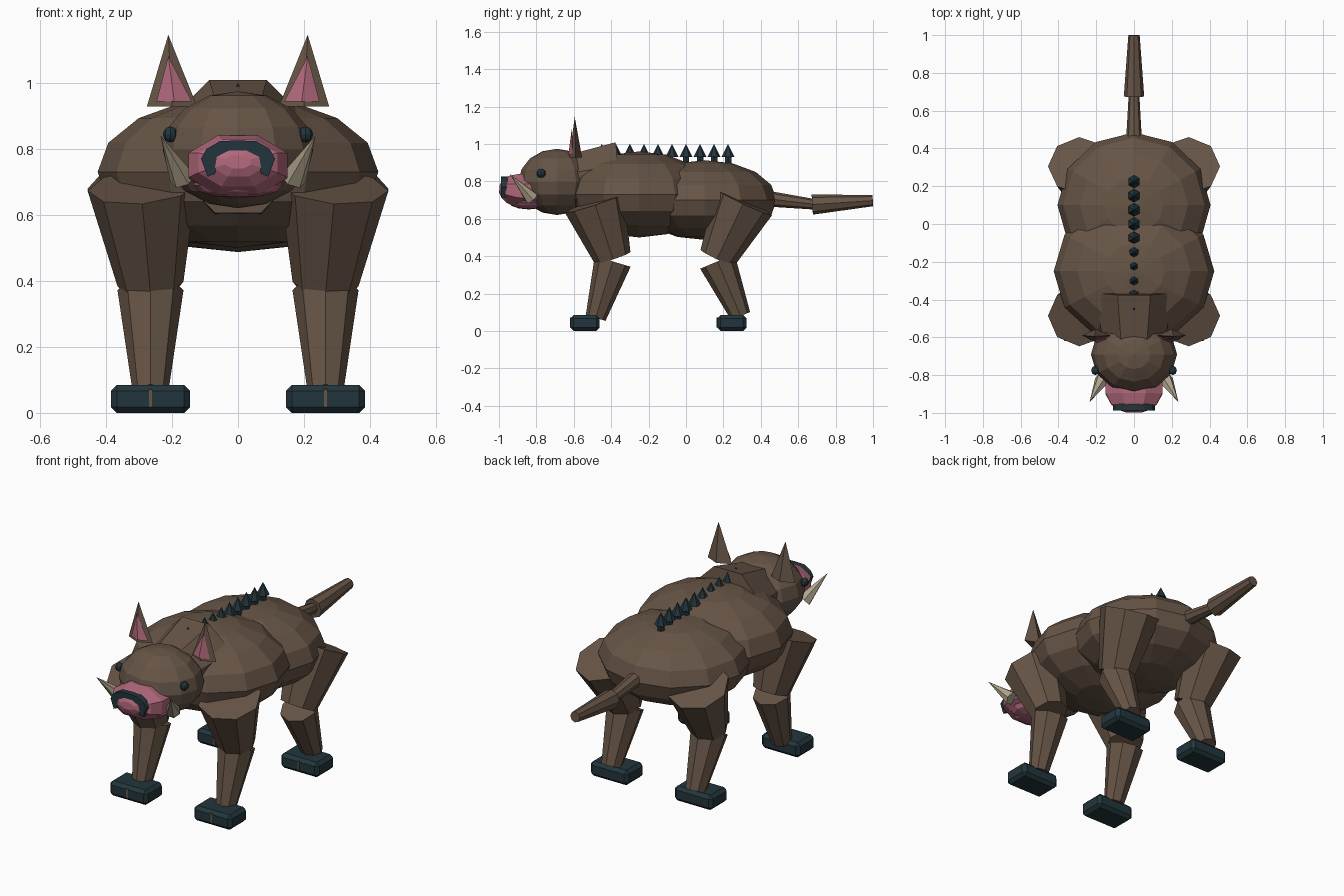
import bpy, bmesh, math
from mathutils import Vector, Matrix

if "Cube" in bpy.data.objects:
    bpy.data.objects.remove(bpy.data.objects["Cube"])


def material(name, rgb):
    m = bpy.data.materials.new(name)
    m.diffuse_color = (*rgb, 1)
    m.use_nodes = True
    m.node_tree.nodes["Principled BSDF"].inputs["Base Color"].default_value = m.diffuse_color
    return m


BROWN = material("brown hide", (0.135, 0.09, 0.062))
DARK = material("dark horn", (0.016, 0.036, 0.045))
PINK = material("pink skin", (0.44, 0.14, 0.2))
IVORY = material("ivory", (0.43, 0.37, 0.26))


def finish(name, bm, mat):
    bmesh.ops.recalc_face_normals(bm, faces=bm.faces)
    me = bpy.data.meshes.new(name)
    bm.to_mesh(me)
    bm.free()
    me.materials.append(mat)
    ob = bpy.data.objects.new(name, me)
    bpy.context.collection.objects.link(ob)
    return ob


def ellipsoid(name, center, radii, mat, seg=12, rings=8):
    bm = bmesh.new()
    mtx = Matrix.Translation(center) @ Matrix.Diagonal((*radii, 1))
    bmesh.ops.create_uvsphere(bm, u_segments=seg, v_segments=rings, radius=1, matrix=mtx)
    return finish(name, bm, mat)


def loft(name, rings, mat, n=8, phase=0.0):
    """Rings of (centre, x radius, other radius), square to the overall axis."""
    bm = bmesh.new()
    axis = (Vector(rings[-1][0]) - Vector(rings[0][0])).normalized()
    u = Vector((1, 0, 0))
    u = (u - axis * u.dot(axis)).normalized()
    v = axis.cross(u)
    loops = []
    for c, ru, rv in rings:
        loop = []
        for i in range(n):
            t = phase + math.tau * i / n
            loop.append(bm.verts.new(Vector(c) + u * ru * math.cos(t) + v * rv * math.sin(t)))
        loops.append(loop)
    for a, b in zip(loops, loops[1:]):
        for i in range(n):
            j = (i + 1) % n
            bm.faces.new((a[i], a[j], b[j], b[i]))
    bm.faces.new(loops[0])
    bm.faces.new(loops[-1])
    bmesh.ops.remove_doubles(bm, verts=bm.verts, dist=0.0001)
    return finish(name, bm, mat)


def frustum(name, a, b, r1, r2, mat, n=8, phase=0.0):
    return loft(name, [(a, r1, r1), (b, r2, r2)], mat, n, phase)


def pyramid(name, base, tip, mat):
    bm = bmesh.new()
    ring = [bm.verts.new(p) for p in base]
    top = bm.verts.new(tip)
    bm.faces.new(ring)
    for i in range(len(ring)):
        bm.faces.new((ring[i], ring[(i + 1) % len(ring)], top))
    return finish(name, bm, mat)


def box(name, center, size, mat, bevel=0.0):
    bm = bmesh.new()
    bmesh.ops.create_cube(bm, size=1, matrix=Matrix.Translation(center) @ Matrix.Diagonal((*size, 1)))
    if bevel:
        bmesh.ops.bevel(bm, geom=bm.edges[:], offset=bevel, segments=1, affect='EDGES')
    return finish(name, bm, mat)


# Body, neck and head
ellipsoid("rear_body", (0, 0.10, 0.70), (0.405, 0.385, 0.213), BROWN)
ellipsoid("front_body", (0, -0.25, 0.73), (0.425, 0.385, 0.23), BROWN)
loft("neck", [((0, -0.355, 0.80), 0.227, 0.227), ((0, -0.60, 0.775), 0.18, 0.185)],
     BROWN, 8, math.pi / 8)
ellipsoid("head", (0, -0.69, 0.797), (0.228, 0.205, 0.177), BROWN)

# Snout, jaw and nose
k = 1 / math.cos(math.pi / 8)
loft("snout", [((0, y, z), rx * k, rz * k) for y, z, rx, rz in (
    (-0.76, 0.745, 0.15, 0.09), (-0.90, 0.75, 0.15, 0.09),
    (-0.955, 0.757, 0.12, 0.072), (-0.985, 0.76, 0.075, 0.045),
    (-0.998, 0.76, 0.04, 0.02))], PINK, 8, math.pi / 8)
ellipsoid("lower_jaw", (0, -0.84, 0.69), (0.135, 0.11, 0.04), PINK, 12, 6)
half = [(0, 0.825), (0.055, 0.823), (0.095, 0.80), (0.112, 0.77), (0.092, 0.715),
        (0.07, 0.725), (0.062, 0.758), (0.045, 0.785), (0.025, 0.778), (0, 0.797)]
bm = bmesh.new()
outline = half + [(-x, z) for x, z in half[-2:0:-1]]
face = bm.faces.new([bm.verts.new((x, -0.988, z)) for x, z in outline])
ext = bmesh.ops.extrude_face_region(bm, geom=[face])
bmesh.ops.translate(bm, vec=(0, 0.05, 0),
                    verts=[g for g in ext["geom"] if isinstance(g, bmesh.types.BMVert)])
finish("nose_rim", bm, DARK)

# Paired head parts
for s, side in ((-1, "left"), (1, "right")):
    ellipsoid("eye_" + side, (s * 0.205, -0.775, 0.843), (0.022, 0.025, 0.024), DARK, 8, 6)
    frustum("tusk_" + side, (s * 0.168, -0.825, 0.71), (s * 0.235, -0.942, 0.84),
            0.04, 0, IVORY, 6)
    ear = [(0.124, -0.59), (0.2, -0.624), (0.276, -0.59), (0.2, -0.556)]
    pyramid("ear_" + side, [(s * x, y, 0.928) for x, y in ear], (s * 0.211, -0.595, 1.145), BROWN)
    inner = [(0.14, -0.607), (0.193, -0.629), (0.247, -0.607), (0.193, -0.6)]
    pyramid("inner_ear_" + side, [(s * x, y, 0.943) for x, y in inner],
            (s * 0.211, -0.611, 1.08), PINK)

# Legs: hip, knee and ankle positions as (y, z), plus hoof centre y
for end, hip, knee, ankle, hoof in (
        ("front", (-0.49, 0.685), (-0.392, 0.39), (-0.483, 0.07), -0.54),
        ("rear", (0.31, 0.69), (0.168, 0.39), (0.292, 0.08), 0.245)):
    for s, side in ((-1, "left"), (1, "right")):
        tag = end + "_" + side
        frustum("upper_leg_" + tag, (s * 0.29, *hip), (s * 0.265, *knee), 0.166, 0.1, BROWN)
        frustum("lower_leg_" + tag, (s * 0.265, knee[0], 0.372), (s * 0.265, *ankle),
                0.1, 0.055, BROWN)
        box("hoof_" + tag, (s * 0.265, hoof, 0.0425), (0.24, 0.157, 0.085), DARK, 0.018)
        box("hoof_cleft_" + tag, (s * 0.265, hoof - 0.078, 0.045), (0.01, 0.006, 0.055), BROWN)

# Tail
frustum("tail_base", (0, 0.44, 0.707), (0, 0.69, 0.677), 0.042, 0.028, BROWN)
frustum("tail_tip", (0, 0.675, 0.676), (0, 0.999, 0.697), 0.054, 0.03, BROWN)

# Spine bristles
for i in range(10):
    y = 0.225 - 0.075 * i
    ring = [(0.035 * math.sin(math.tau * j / 6), y + 0.035 * math.cos(math.tau * j / 6), 0.93)
            for j in range(6)]
    pyramid("bristle_%d" % (i + 1), ring, (0, y, 1.0), DARK)
    if y > 0.0:  # short roots seat the rear bristles in the back
        frustum("bristle_root_%d" % (i + 1), (0, y, 0.88), (0, y, 0.93), 0.02, 0.02, DARK, 6)
